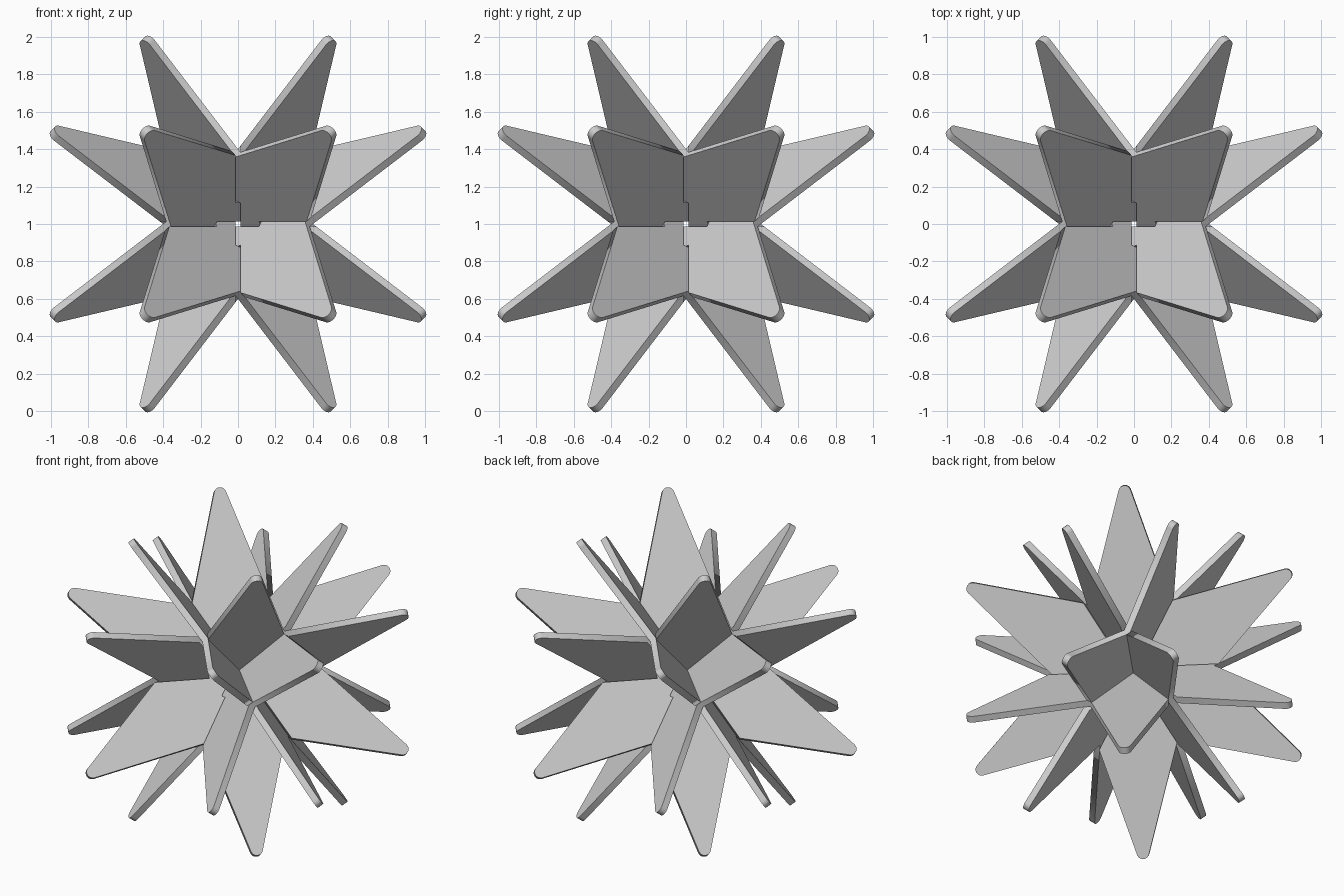
import bpy
from math import sin, cos, pi, atan2
from mathutils import Matrix, Vector

cube = bpy.data.objects.get("Cube")
if cube:
    bpy.data.objects.remove(cube, do_unlink=True)

THICK = 0.044        # plate thickness
VALLEY = 0.525       # radius of the notches between points
TIP = 1.315          # radius of the points before rounding
ROUND = 0.04         # rounding radius of the points
SLOT = 0.195         # radius where the interlocking slots meet
HALF = THICK * 0.71  # half slot width, clears a plate crossing at 70.5 degrees
ARC = 8              # segments per rounded point

mat = bpy.data.materials.new("plain grey")
mat.use_nodes = True
grey = (0.6, 0.6, 0.6, 1)
mat.diffuse_color = grey
mat.node_tree.nodes["Principled BSDF"].inputs["Base Color"].default_value = grey


def turn(x, y, a):
    return (x * cos(a) - y * sin(a), x * sin(a) + y * cos(a))


def star_outline():
    """Six rounded points, with an open slot in every other notch."""
    pts = []
    tx, ty = TIP * cos(pi / 6), TIP * sin(pi / 6)
    alpha = atan2(ty, tx - VALLEY) - pi / 6   # half angle of a point
    centre = TIP - ROUND / sin(alpha)
    mouth = VALLEY + HALF / ty * (tx - VALLEY)
    for k in range(6):
        a = k * pi / 3
        if k % 2 == 0:
            notch = [(mouth, -HALF), (SLOT, -HALF), (SLOT, HALF), (mouth, HALF)]
        else:
            notch = [(VALLEY, 0)]
        pts += [turn(x, y, a) for x, y in notch]
        sweep = pi / 2 - alpha
        for i in range(ARC + 1):
            b = sweep * (2 * i / ARC - 1)
            pts.append(turn(centre + ROUND * cos(b), ROUND * sin(b), a + pi / 6))
    return pts


def centre_slots():
    """Three-armed opening through the middle of a plate."""
    pts = []
    for k in (1, 3, 5):
        a = k * pi / 3
        pts += [turn(SLOT, -HALF, a), turn(SLOT, HALF, a),
                turn(HALF / sin(pi / 3), 0, a + pi / 3)]
    return pts


def star_plate(name, matrix):
    curve = bpy.data.curves.new(name, "CURVE")
    curve.dimensions = "2D"
    curve.fill_mode = "BOTH"
    curve.extrude = THICK / 2
    for pts in (star_outline(), centre_slots()):
        spline = curve.splines.new("POLY")
        spline.points.add(len(pts) - 1)
        for p, (x, y) in zip(spline.points, pts):
            p.co = (x, y, 0, 1)
        spline.use_cyclic_u = True
    curve.materials.append(mat)
    obj = bpy.data.objects.new(name, curve)
    bpy.context.collection.objects.link(obj)
    obj.matrix_world = matrix
    bpy.ops.object.select_all(action="DESELECT")
    obj.select_set(True)
    bpy.context.view_layer.objects.active = obj
    bpy.ops.object.convert(target="MESH")


# Plate frame: normal along a cube diagonal, x axis along a crossing line
normal = Vector((1, 1, 1)).normalized()
across = Vector((1, -1, 0)).normalized()
frame = Matrix((across, normal.cross(across), normal)).transposed().to_4x4()

# Four interlocked star plates, a quarter turn apart
for i in range(4):
    star_plate(f"star_plate_{i + 1}",
               Matrix.Translation((0, 0, 1)) @ Matrix.Rotation(i * pi / 2, 4, "Z") @ frame)
